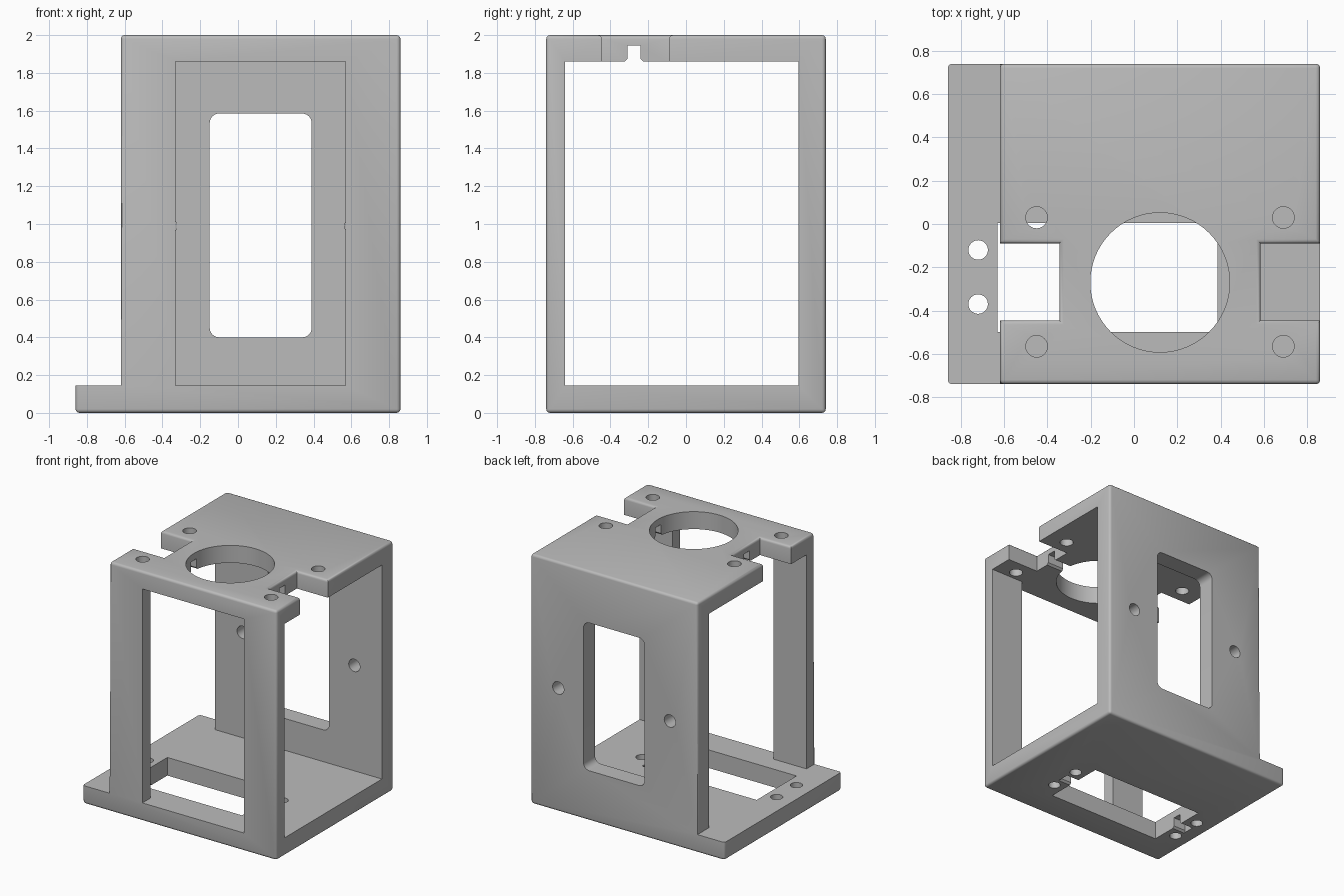
import bpy, bmesh, math
from mathutils import Matrix, Vector

cube = bpy.data.objects.get("Cube")
if cube:
    bpy.data.objects.remove(cube, do_unlink=True)

FLOOR, CEIL = 0.145, 1.86          # inner heights
LEFT, RIGHT, FRONT, BACK = 0.86, -0.62, -0.74, 0.74
FOOT = -0.86                       # edge of the projecting base
AXIS = {"x": Matrix(((0, 0, 1), (1, 0, 0), (0, 1, 0))),
        "y": Matrix(((1, 0, 0), (0, 0, -1), (0, 1, 0))),
        "z": Matrix.Identity(3)}


def prism(name, points, axis, start, end):
    """Extrude a 2D outline along an axis."""
    bm = bmesh.new()
    rot = AXIS[axis]
    if axis == "y":
        start, end = -end, -start
    face = bm.faces.new([bm.verts.new(rot @ Vector((u, v, start))) for u, v in points])
    ext = bmesh.ops.extrude_face_region(bm, geom=[face])["geom"]
    moved = [g for g in ext if isinstance(g, bmesh.types.BMVert)]
    bmesh.ops.translate(bm, verts=moved, vec=rot @ Vector((0, 0, end - start)))
    bmesh.ops.recalc_face_normals(bm, faces=bm.faces)
    mesh = bpy.data.meshes.new(name)
    bm.to_mesh(mesh)
    bm.free()
    obj = bpy.data.objects.new(name, mesh)
    bpy.context.collection.objects.link(obj)
    return obj


def rect(u0, u1, v0, v1):
    return [(u0, v0), (u1, v0), (u1, v1), (u0, v1)]


def circle(u, v, r, n=32):
    return [(u + r * math.cos(math.tau * i / n), v + r * math.sin(math.tau * i / n))
            for i in range(n)]


def rounded(u0, u1, v0, v1, r, n=6):
    pts = []
    corners = [(u1 - r, v1 - r), (u0 + r, v1 - r), (u0 + r, v0 + r), (u1 - r, v0 + r)]
    for q, (u, v) in enumerate(corners):
        for i in range(n + 1):
            a = math.pi / 2 * (q + i / n)
            pts.append((u + r * math.cos(a), v + r * math.sin(a)))
    return pts


def channel(y, z):
    """Cable groove section, flared at its open underside."""
    return [(y - .05, z - .1), (y + .05, z - .1), (y + .05, z), (y + .035, z + .015),
            (y + .035, z + .085), (y - .035, z + .085), (y - .035, z + .015), (y - .05, z)]


def cut(target, outline, axis, start, end):
    cutter = prism("cutter", outline, axis, start, end)
    cutter.hide_render = True
    mod = target.modifiers.new("cut", "BOOLEAN")
    mod.operation, mod.solver, mod.object = "DIFFERENCE", "EXACT", cutter
    bpy.context.view_layer.objects.active = target
    bpy.ops.object.modifier_apply(modifier=mod.name)
    bpy.data.objects.remove(cutter, do_unlink=True)


# Solid block with the projecting base
frame = prism("mounting_frame",
              [(FOOT, 0), (LEFT, 0), (LEFT, 2), (RIGHT, 2), (RIGHT, FLOOR), (FOOT, FLOOR)],
              "y", FRONT, BACK)

# Side notches in the top plate
cut(frame, rect(RIGHT - .1, -.345, -.445, -.09), "z", 1.8, 2.1)
cut(frame, rect(.585, LEFT + .1, -.445, -.09), "z", 1.8, 2.1)

# Round the outer edges
bm = bmesh.new()
bm.from_mesh(frame.data)
edges = []
for e in bm.edges:
    a, b = (v.co for v in e.verts)
    mid = (a + b) / 2
    if abs(a.z - b.z) > .01:
        soft = abs(mid.y) > .7
    else:
        soft = mid.z < .01 or mid.z > 1.99
    if soft and e.calc_face_angle(0) > .5:
        edges.append(e)
bmesh.ops.bevel(bm, geom=edges, offset=.02, segments=3, profile=.5, affect="EDGES")
bm.to_mesh(frame.data)
bm.free()

# Side-to-side cavity and front opening between the posts
cut(frame, rect(-.64, .595, FLOOR, CEIL), "x", -1, 1)
cut(frame, rect(-.33, .57, FLOOR, CEIL), "y", -.9, -.5)

# Back window and screw holes
cut(frame, rounded(-.15, .39, .40, 1.585, .05), "y", .5, .9)
for x in (-.375, .615):
    cut(frame, circle(x, .99, .05), "y", .5, .9)

# Large round opening, screw holes and cable groove in the top plate
cut(frame, circle(.12, -.27, .322, 64), "z", 1.7, 2.1)
for x in (-.45, .69):
    for y in (.03, -.565):
        cut(frame, circle(x, y, .05), "z", 1.7, 2.1)
cut(frame, channel(-.275, CEIL), "x", -.5, .7)

# Rectangular opening, screw holes and cable groove in the base
cut(frame, rect(-.63, .385, -.5, .005), "z", -.1, .3)
for x in (-.72, .475):
    for y in (-.12, -.37):
        cut(frame, circle(x, y, .045), "z", -.1, .3)
cut(frame, channel(-.245, 0), "x", -.74, .495)

# Grey finish
grey = bpy.data.materials.new("plain grey")
grey.use_nodes = True
grey.diffuse_color = (.5, .5, .5, 1)
grey.node_tree.nodes["Principled BSDF"].inputs["Base Color"].default_value = (.5, .5, .5, 1)
frame.data.materials.clear()
frame.data.materials.append(grey)

bpy.ops.object.select_all(action="DESELECT")
frame.select_set(True)
bpy.context.view_layer.objects.active = frame
bpy.ops.object.shade_smooth_by_angle(angle=math.radians(35))
